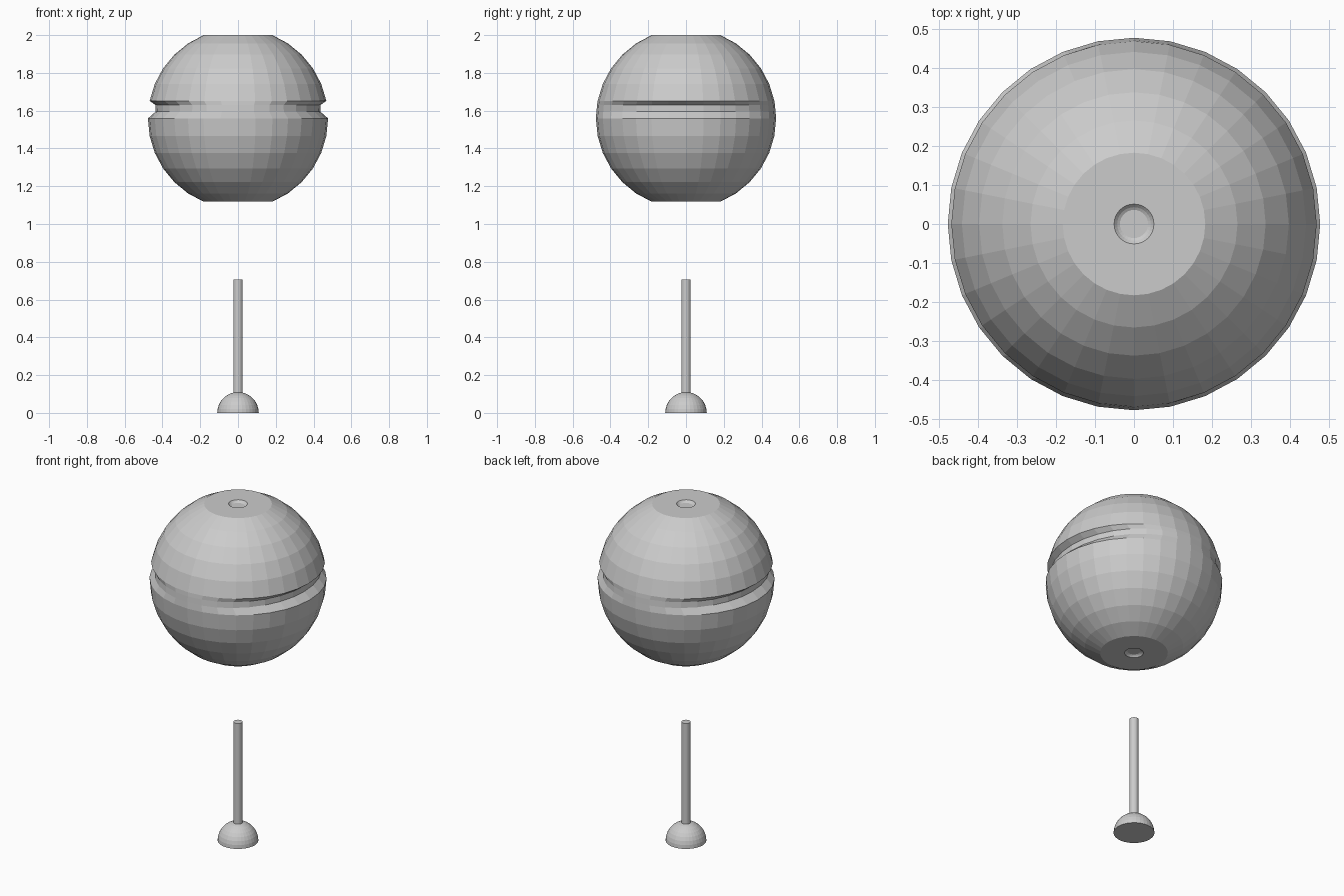
import bpy, bmesh
from math import sin, cos, pi, radians

if "Cube" in bpy.data.objects:
    bpy.data.objects.remove(bpy.data.objects["Cube"])

SEG = 32


def lathe(name, profile, segs=SEG):
    """Revolve (radius, z, x_scale) rings from bottom to top, capping both ends."""
    bm = bmesh.new()
    rings = []
    for r, z, sx in profile:
        rings.append([bm.verts.new((r * sx * cos(2 * pi * i / segs),
                                    r * sin(2 * pi * i / segs), z))
                      for i in range(segs)])
    for a, b in zip(rings, rings[1:]):
        for i in range(segs):
            j = (i + 1) % segs
            bm.faces.new((a[i], a[j], b[j], b[i]))
    bm.faces.new(rings[0][::-1])
    bm.faces.new(rings[-1])
    bmesh.ops.recalc_face_normals(bm, faces=bm.faces)
    mesh = bpy.data.meshes.new(name)
    bm.to_mesh(mesh)
    bm.free()
    obj = bpy.data.objects.new(name, mesh)
    bpy.context.collection.objects.link(obj)
    return obj


# Floating ball: flat-ended sphere with a small recess in each end
R, CZ = 0.477, 1.559
END = R * sin(radians(67.5))
recess = [(0.036, END - 0.012), (0.043, END - 0.008), (0.051, END)]
step = radians(11.25)
profile = [(r, CZ - h, 1) for r, h in recess]
profile += [(R * cos(k * step), CZ + R * sin(k * step), 1) for k in range(-6, 1)]
# Groove just above the equator, pinched along x only
profile += [(0.474, CZ + 0.036, 0.92), (0.471, CZ + 0.070, 0.925)]
profile += [(R * cos(k * step), CZ + R * sin(k * step), 1) for k in range(1, 7)]
profile += [(r, CZ + h, 1) for r, h in reversed(recess)]
lathe("ball", profile)

# Domed foot
D = 0.11
lathe("domed_foot", [(D * cos(k * step), D * sin(k * step), 1) for k in range(8)]
      + [(0.005, D, 1)])

# Thin upright rod
lathe("rod", [(0.0245, 0.10, 1), (0.0245, 0.705, 1)])
